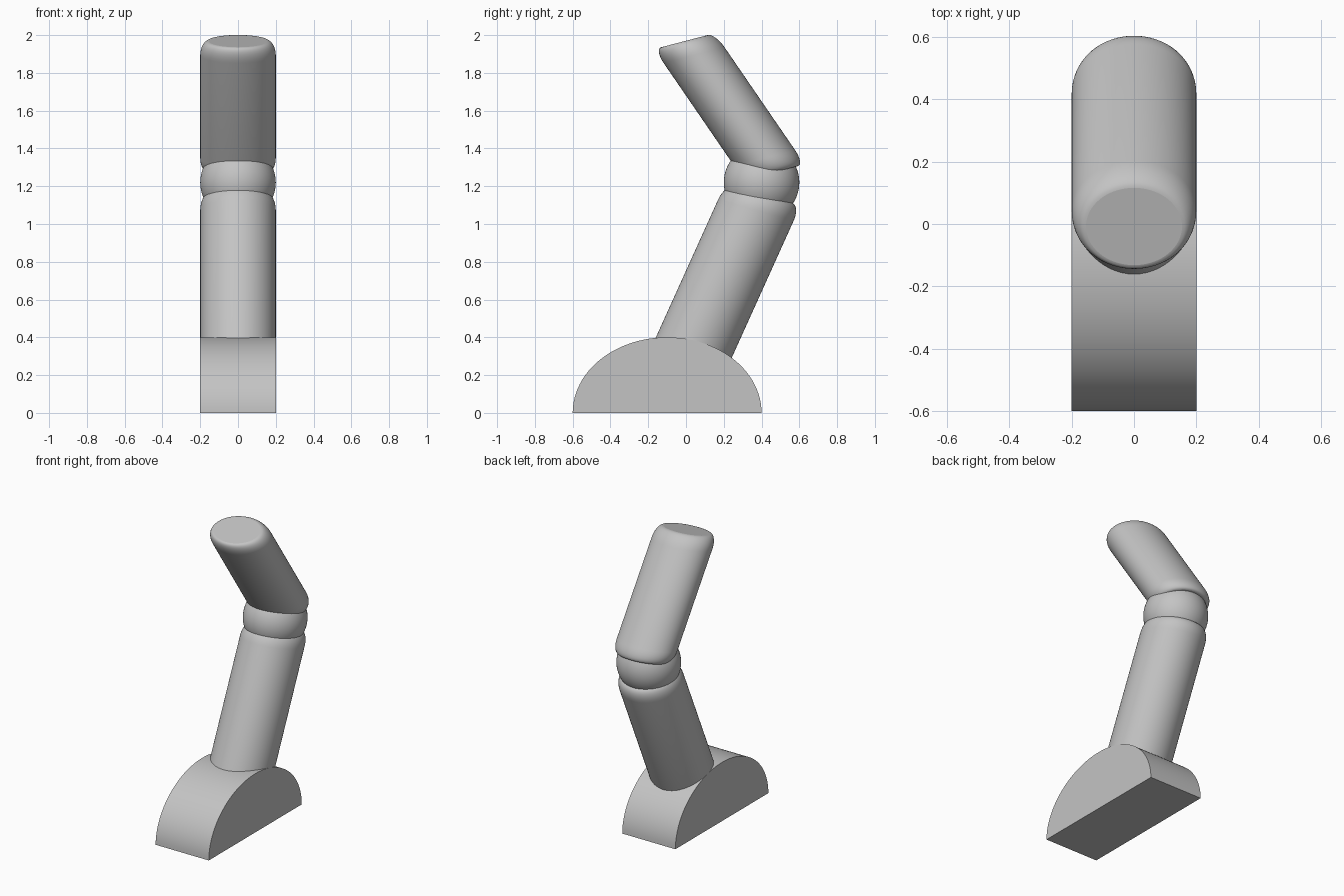
import bpy
import bmesh
from math import sin, cos, pi
from mathutils import Matrix, Vector

cube = bpy.data.objects.get("Cube")
if cube:
    bpy.data.objects.remove(cube, do_unlink=True)

grey = bpy.data.materials.new("light_grey")
grey.use_nodes = True
colour = (0.55, 0.55, 0.55, 1)
grey.diffuse_color = colour
grey.node_tree.nodes["Principled BSDF"].inputs["Base Color"].default_value = colour


def finish(bm, name, flat_caps=False):
    """Turn a bmesh into a smooth shaded object."""
    bmesh.ops.recalc_face_normals(bm, faces=bm.faces)
    mesh = bpy.data.meshes.new(name)
    bm.to_mesh(mesh)
    bm.free()
    mesh.materials.append(grey)
    obj = bpy.data.objects.new(name, mesh)
    bpy.context.collection.objects.link(obj)
    bpy.ops.object.select_all(action="DESELECT")
    obj.select_set(True)
    bpy.context.view_layer.objects.active = obj
    bpy.ops.object.shade_smooth_by_angle(angle=pi / 6)
    if flat_caps:
        for face in mesh.polygons:
            if len(face.vertices) > 4:
                face.use_smooth = False
    return obj


def limb(name, bottom, top, across, bevel=0.046, length=0.09, sides=64, steps=8):
    """Slanted rounded cylinder; points and the end slope are given in y, z."""
    a, b = Vector((0, *bottom)), Vector((0, *top))
    axis = (b - a).normalized()
    side, depth = Vector((0.2, 0, 0)), Vector((0, *across))
    curve = [i / steps * pi / 2 for i in range(steps + 1)]
    # Each ring is an end point, an offset along the axis and a radius factor
    rings = [(a, length * (1 - sin(t)), 1 - bevel / 0.2 * (1 - cos(t - pi / 2 + pi / 2)))
             for t in reversed(curve)]
    rings = [(a, length * (1 - cos(t)), 1 - bevel / 0.2 * (1 - sin(t))) for t in curve]
    rings += [(b, -offset, radius) for _, offset, radius in reversed(rings)]
    bm = bmesh.new()
    loops = []
    for end, offset, radius in rings:
        centre = end + axis * offset
        loops.append([bm.verts.new(centre + radius * (side * cos(k) + depth * sin(k)))
                      for k in (2 * pi * i / sides for i in range(sides))])
    for low, high in zip(loops, loops[1:]):
        for i in range(sides):
            j = (i + 1) % sides
            bm.faces.new((low[i], low[j], high[j], high[i]))
    bm.faces.new(loops[0])
    bm.faces.new(loops[-1])
    return finish(bm, name, flat_caps=True)


# Foot: half ellipse extruded across x
bm = bmesh.new()
arc = [pi * i / 48 for i in range(49)]
outline = bm.faces.new([bm.verts.new((-0.2, -0.1 + 0.5 * cos(t), 0.4 * sin(t))) for t in arc])
swept = bmesh.ops.extrude_face_region(bm, geom=[outline])["geom"]
bmesh.ops.translate(bm, vec=(0.4, 0, 0),
                    verts=[v for v in swept if isinstance(v, bmesh.types.BMVert)])
finish(bm, "foot")

# Knee: ball between the two limbs
bm = bmesh.new()
bmesh.ops.create_uvsphere(bm, u_segments=64, v_segments=32, radius=0.2,
                          matrix=Matrix.Translation((0, 0.4, 1.22)))
finish(bm, "knee")

# Leg segments
limb("lower_leg", (-0.02, 0.21), (0.407, 1.155), (0.2, -0.056))
limb("upper_leg", (0.468, 1.274), (-0.008, 1.968), (0.161, 0.042))
